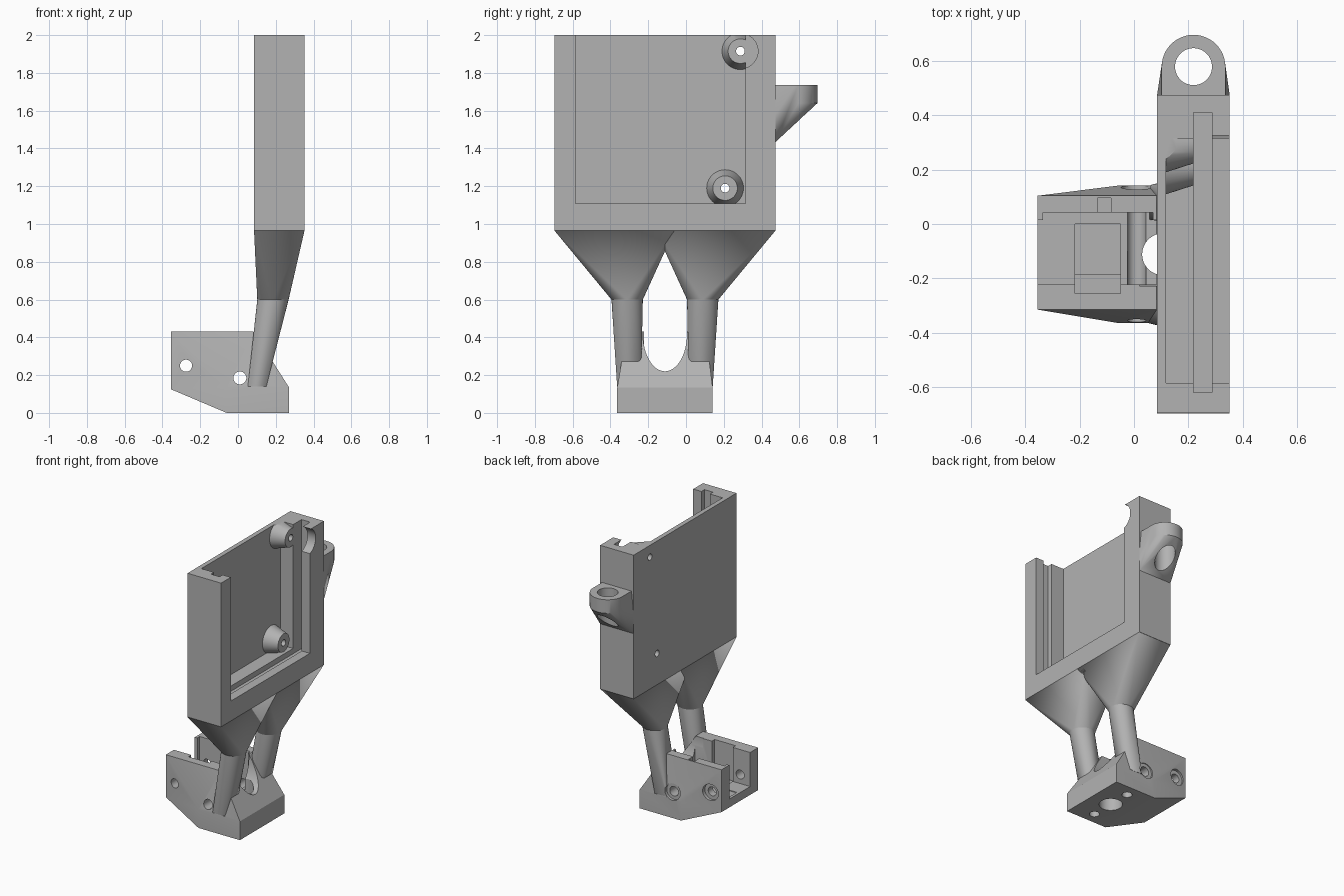
import bpy, bmesh, math
from mathutils import Vector, Matrix

cube = bpy.data.objects.get("Cube")
if cube:
    bpy.data.objects.remove(cube, do_unlink=True)

grey = bpy.data.materials.new("plain grey")
grey.use_nodes = True
grey.diffuse_color = (0.45, 0.45, 0.45, 1)
grey.node_tree.nodes["Principled BSDF"].inputs["Base Color"].default_value = (0.45, 0.45, 0.45, 1)

MID_Y = -0.1115   # symmetry plane of the legs and foot


# ---- helpers ----
def finish(name, bm):
    bmesh.ops.recalc_face_normals(bm, faces=bm.faces)
    mesh = bpy.data.meshes.new(name)
    bm.to_mesh(mesh)
    bm.free()
    mesh.materials.append(grey)
    obj = bpy.data.objects.new(name, mesh)
    bpy.context.collection.objects.link(obj)
    return obj


def box_points(x, y, z):
    return [Vector((a, b, c)) for a in x for b in y for c in z]


def circle(cx, cy, z, r, n=48):
    return [Vector((cx + r * math.cos(math.tau * i / n), cy + r * math.sin(math.tau * i / n), z))
            for i in range(n)]


def hull(name, points):
    bm = bmesh.new()
    for p in points:
        bm.verts.new(p)
    out = bmesh.ops.convex_hull(bm, input=bm.verts)
    spare = [e for e in out["geom_interior"] if isinstance(e, bmesh.types.BMVert)]
    bmesh.ops.delete(bm, geom=spare, context='VERTS')
    bmesh.ops.dissolve_limit(bm, angle_limit=0.005, verts=bm.verts, edges=bm.edges)
    return finish(name, bm)


def box(name, x, y, z):
    return hull(name, box_points(x, y, z))


def rod(name, axis, start, length, r1, r2=None, stretch=1.0):
    """Cylinder or cone from a start point along an axis; stretch scales its z."""
    bm = bmesh.new()
    bmesh.ops.create_cone(bm, cap_ends=True, segments=48, radius1=r1,
                          radius2=r1 if r2 is None else r2, depth=length)
    bmesh.ops.translate(bm, verts=bm.verts, vec=(0, 0, length / 2))
    turn = Vector((0, 0, 1)).rotation_difference(Vector(axis)).to_matrix().to_4x4()
    bm.transform(Matrix.Translation(start) @ Matrix.Diagonal((1, 1, stretch, 1)) @ turn)
    return finish(name, bm)


def boolean(targets, tool, mode='DIFFERENCE'):
    for obj in targets:
        mod = obj.modifiers.new("cut", 'BOOLEAN')
        mod.operation = mode
        mod.solver = 'EXACT'
        mod.object = tool
        bpy.context.view_layer.objects.active = obj
        bpy.ops.object.modifier_apply(modifier=mod.name)
    bpy.data.objects.remove(tool, do_unlink=True)


X, Y, Z = (1, 0, 0), (0, 1, 0), (0, 0, 1)
BODY_X = (0.085, 0.352)

# ---- tray: open to the side and the top, with a groove for a board ----
tray = box("tray", BODY_X, (-0.696, 0.475), (0.965, 2.0))
boolean([tray], box("pocket", (0.118, 0.5), (-0.585, 0.315), (1.108, 2.2)))
boolean([tray], box("groove", (0.219, 0.287), (-0.62, 0.41), (1.07, 2.2)))

# ---- screw bosses with holes through the tray back ----
parts = [tray]
for name, y, z in (("upper_boss", 0.288, 1.915), ("lower_boss", 0.207, 1.19)):
    boss = rod(name, X, (0.11, y, z), 0.109, 0.1, 0.065)
    if name == "upper_boss":
        boolean([tray], rod("head_clearance", X, (0.219, y, z), 0.3, 0.093))
        boolean([boss], box("trim", (0, 0.5), (0, 0.6), (2.0, 2.2)))
    boolean([tray, boss], rod("screw_hole", X, (0, y, z), 0.6, 0.023))
    parts.append(boss)

# ---- ring mount on the back edge ----
ring = hull("ring_mount",
            circle(0.219, 0.579, 1.64, 0.117) + circle(0.219, 0.579, 1.737, 0.117)
            + box_points((0.102, 0.336), (0.475,), (1.64, 1.737))
            + box_points(BODY_X, (0.475,), (1.435, 1.58)))
boolean([ring], rod("ring_hole", Z, (0.219, 0.579, 1.2), 1, 0.068))
parts.append(ring)

# ---- foot: low block blending to a taller narrow block ----
foot = hull("foot",
            box_points((-0.06, 0.27), (-0.364, 0.141), (0, 0.135))
            + box_points((-0.355, 0.083), (-0.315, 0.104), (0.125, 0.43)))
for x, y, floor in (((-0.5, 0.083), (-0.223, 0.0147), 0.185),      # channel
                    ((-0.335, 0.07), (-0.1, 0.042), 0.18),         # plate slot
                    ((-0.135, -0.085), (0, 0.095), 0.2),           # cable notch
                    ((-0.217, -0.05), (-0.185, 0), 0.13),          # deep well
                    ((-0.217, -0.05), (-0.255, -0.15), 0.17)):     # well step
    boolean([foot], box("recess", x, y, (floor, 0.6)))
boolean([foot], rod("saddle", X, (0.02, MID_Y, 0.42), 0.5, 0.117, stretch=1.71))

# holes in the underside
boolean([foot], rod("centre_hole", Z, (0.107, MID_Y, -0.1), 0.5, 0.077))
for side in (-1, 1):
    boolean([foot], rod("pin_hole", Z, (0.107, MID_Y + side * 0.167, -0.1), 0.22, 0.034))
parts.append(foot)

# ---- legs and the funnels that carry the tray ----
legs = []
for word, side in (("front", -1), ("back", 1)):
    top_y = MID_Y + side * 0.2
    collar = circle(0.185, top_y, 0.6, 0.083)
    edge = (MID_Y + side * 0.585, MID_Y - side * 0.05)
    parts.append(hull(word + "_funnel", collar + box_points(BODY_X, edge, (0.965,))))
    sole = (MID_Y + side * 0.253, MID_Y + side * 0.127)
    legs.append(hull(word + "_leg", collar + box_points((0.052, 0.15), sole, (0.14,))))
parts += legs

# cross holes through the foot walls, with wide seats at the back
for x, z, r, seat_y in ((-0.275, 0.25, 0.032, 0.095), (0.01, 0.185, 0.034, 0.122)):
    boolean([foot], rod("cross_hole", Y, (x, -0.6, z), 1.2, r))
    boolean([foot] + legs, rod("hole_seat", Y, (x, seat_y, z), 0.3, 0.058))

# ---- smooth round surfaces, keep hard edges ----
bpy.ops.object.select_all(action='DESELECT')
for obj in parts:
    obj.select_set(True)
bpy.context.view_layer.objects.active = tray
bpy.ops.object.shade_smooth_by_angle(angle=math.radians(25))
